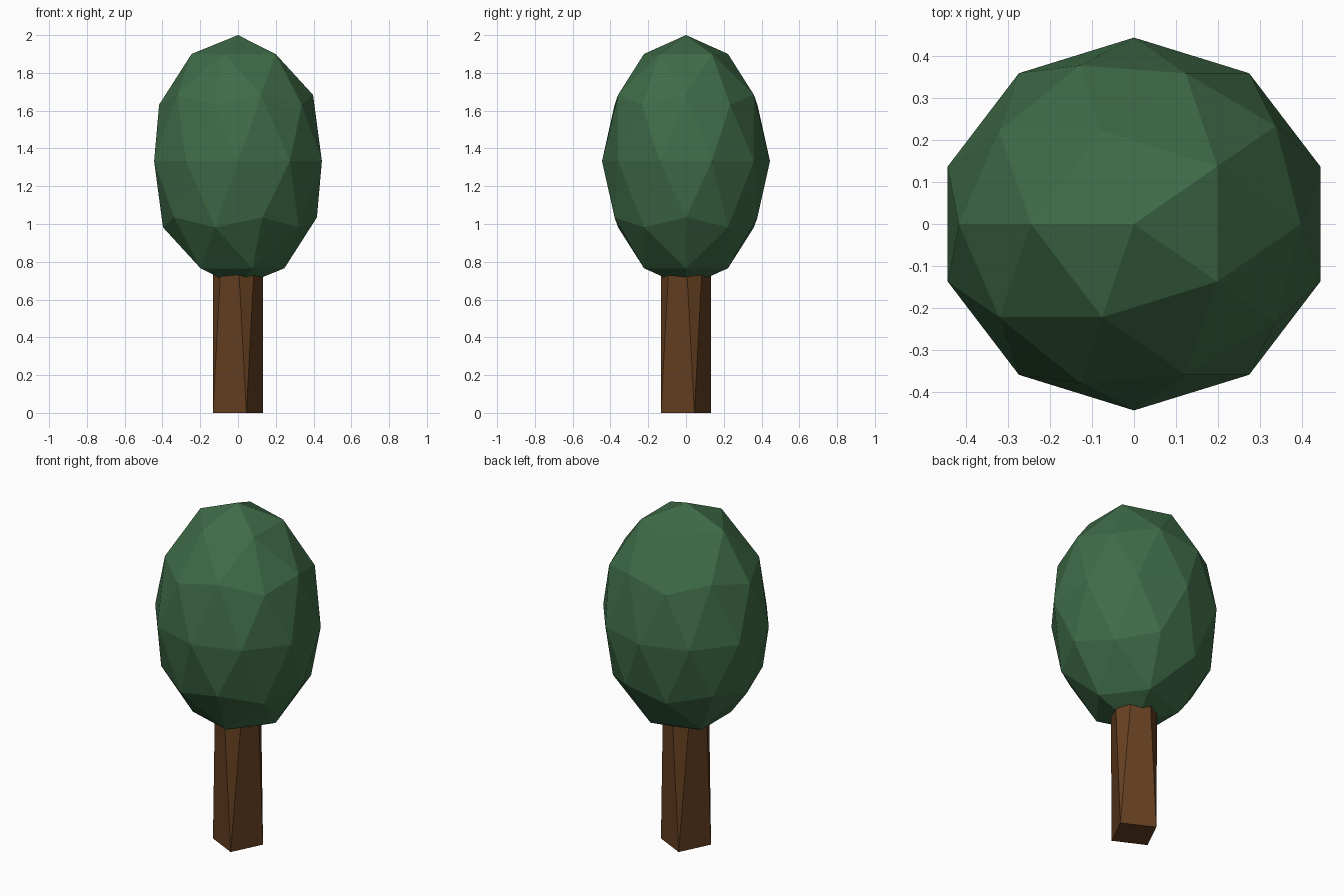
import bpy, bmesh, math

if "Cube" in bpy.data.objects:
    bpy.data.objects.remove(bpy.data.objects["Cube"])


def material(name, color):
    mat = bpy.data.materials.new(name)
    mat.diffuse_color = color
    mat.use_nodes = True
    mat.node_tree.nodes["Principled BSDF"].inputs["Base Color"].default_value = mat.diffuse_color
    return mat


def add_object(name, bm, mat):
    bmesh.ops.recalc_face_normals(bm, faces=bm.faces)
    mesh = bpy.data.meshes.new(name)
    bm.to_mesh(mesh)
    bm.free()
    mesh.materials.append(mat)
    obj = bpy.data.objects.new(name, mesh)
    bpy.context.collection.objects.link(obj)
    return obj


# Trunk: square post whose top is twisted against its base, sides triangulated
RADIUS, TWIST, HEIGHT = 0.1395, math.radians(18.6), 1.67
bm = bmesh.new()
rings = []
for z, offset in ((0, TWIST), (HEIGHT, -TWIST)):
    angles = [offset + i * math.pi / 2 for i in range(4)]
    rings.append([bm.verts.new((RADIUS * math.cos(a), RADIUS * math.sin(a), z)) for a in angles])
base, top = rings
bm.faces.new(base[::-1])
bm.faces.new(top)
for i in range(4):
    j = (i + 1) % 4
    bm.faces.new((base[i], top[j], top[i]))
    bm.faces.new((base[i], base[j], top[j]))
add_object("trunk", bm, material("bark", (0.13, 0.05, 0.015, 1)))

# Crown: stretched low-poly ball
bm = bmesh.new()
bmesh.ops.create_icosphere(bm, subdivisions=2, radius=1)
crown = add_object("crown", bm, material("leaves", (0.05, 0.15, 0.065, 1)))
crown.scale = (0.467, 0.4445, 0.667)
crown.rotation_euler.z = math.pi
crown.location.z = 1.333
